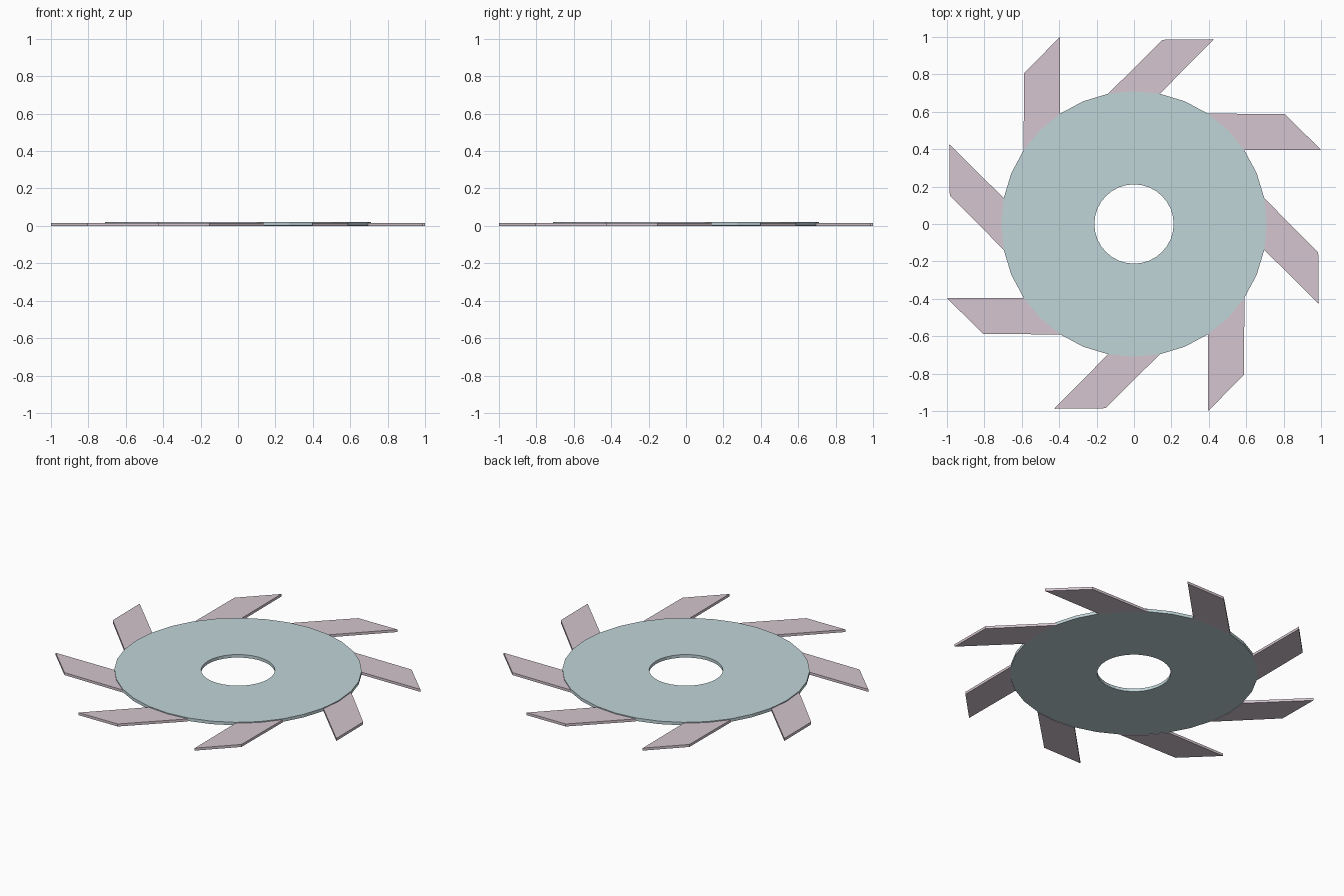
import bpy, bmesh
from math import cos, sin, pi
from mathutils import Matrix

if "Cube" in bpy.data.objects:
    bpy.data.objects.remove(bpy.data.objects["Cube"])

SIDES, R_OUT, R_HOLE = 32, 0.71, 0.212


def material(name, rgb):
    m = bpy.data.materials.new(name)
    m.diffuse_color = (*rgb, 1)
    m.use_nodes = True
    m.node_tree.nodes["Principled BSDF"].inputs["Base Color"].default_value = m.diffuse_color
    return m


def finish(bm, name, mat):
    bmesh.ops.recalc_face_normals(bm, faces=bm.faces)
    me = bpy.data.meshes.new(name)
    bm.to_mesh(me)
    bm.free()
    me.materials.append(mat)
    ob = bpy.data.objects.new(name, me)
    bpy.context.collection.objects.link(ob)
    return ob


# Flat ring with a centre hole
bm = bmesh.new()
z0, z1 = 0.003, 0.022
section = [(R_HOLE, z0), (R_OUT, z0), (R_OUT, z1), (R_HOLE, z1)]
loops = [[bm.verts.new((r * cos(2 * pi * i / SIDES), r * sin(2 * pi * i / SIDES), z))
          for r, z in section] for i in range(SIDES)]
for i in range(SIDES):
    a, b = loops[i], loops[(i + 1) % SIDES]
    for k in range(4):
        n = (k + 1) % 4
        bm.faces.new((a[k], a[n], b[n], b[k]))
finish(bm, "disc", material("disc_blue", (0.53, 0.66, 0.69)))

# Eight swept blades fitted to the rim, two rim sides each
blade_mat = material("blade_pink", (0.66, 0.56, 0.62))
rim = [(R_OUT * cos(a * pi / 180), R_OUT * sin(a * pi / 180)) for a in (33.75, 45, 56.25)]
outline = [(1.0, 0.397), (0.805, 0.588)] + rim[::-1]
for n in range(8):
    bm = bmesh.new()
    face = bm.faces.new([bm.verts.new((x, y, 0)) for x, y in outline])
    ext = bmesh.ops.extrude_face_region(bm, geom=[face])
    top = [v for v in ext["geom"] if isinstance(v, bmesh.types.BMVert)]
    bmesh.ops.translate(bm, verts=top, vec=(0, 0, 0.016))
    bmesh.ops.rotate(bm, verts=bm.verts, matrix=Matrix.Rotation(n * pi / 4, 3, 'Z'))
    finish(bm, f"blade_{n + 1}", blade_mat)
